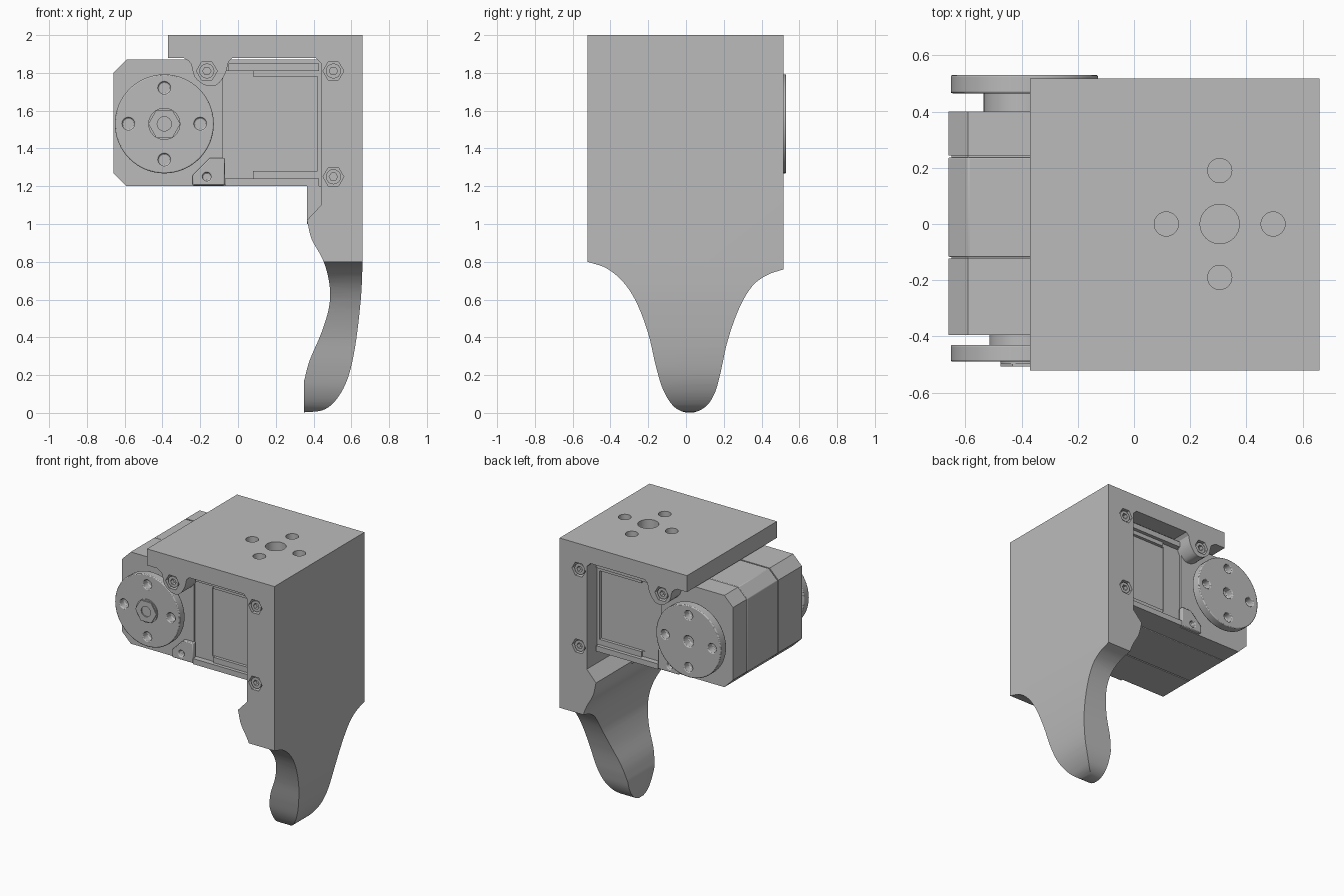
import bpy, bmesh, math
from mathutils import Vector, Matrix

old = bpy.data.objects.get("Cube")
if old:
    bpy.data.objects.remove(old, do_unlink=True)

grey = bpy.data.materials.new("plain grey")
grey.use_nodes = True
COLOUR = (0.5, 0.5, 0.5, 1)
grey.diffuse_color = COLOUR
grey.node_tree.nodes["Principled BSDF"].inputs["Base Color"].default_value = COLOUR


def finish(name, bm):
    bmesh.ops.recalc_face_normals(bm, faces=bm.faces)
    mesh = bpy.data.meshes.new(name)
    bm.to_mesh(mesh)
    bm.free()
    mesh.materials.append(grey)
    ob = bpy.data.objects.new(name, mesh)
    bpy.context.collection.objects.link(ob)
    return ob


def prism(name, points, a, b, axis="y"):
    """Extrude a closed outline from a to b along y (x,z points) or x (y,z points)."""
    bm = bmesh.new()
    place = (lambda p: (p[0], a, p[1])) if axis == "y" else (lambda p: (a, p[0], p[1]))
    face = bm.faces.new([bm.verts.new(place(p)) for p in points])
    out = bmesh.ops.extrude_face_region(bm, geom=[face])
    step = Vector((0, b - a, 0)) if axis == "y" else Vector((b - a, 0, 0))
    bmesh.ops.translate(bm, verts=[v for v in out["geom"] if isinstance(v, bmesh.types.BMVert)], vec=step)
    return finish(name, bm)


def box(name, x0, x1, y0, y1, z0, z1):
    return prism(name, [(x0, z0), (x1, z0), (x1, z1), (x0, z1)], y0, y1)


def cyl(name, x, z, r, y0, y1, sides=32):
    ring = [(x + r * math.cos(i * math.tau / sides), z + r * math.sin(i * math.tau / sides))
            for i in range(sides)]
    return prism(name, ring, y0, y1)


def smooth_path(pts, n=5):
    """Catmull-Rom curve through the points."""
    pts = [Vector(p) for p in pts]
    ext = [2 * pts[0] - pts[1]] + pts + [2 * pts[-1] - pts[-2]]
    out = []
    for p0, p1, p2, p3 in zip(ext, ext[1:], ext[2:], ext[3:]):
        for k in range(n):
            t = k / n
            out.append(0.5 * (2 * p1 + (p2 - p0) * t + (2 * p0 - 5 * p1 + 4 * p2 - p3) * t * t
                              + (3 * p1 - p0 - 3 * p2 + p3) * t ** 3))
    return out + [pts[-1]]


def boolean(ob, others, operation="DIFFERENCE"):
    bpy.context.view_layer.objects.active = ob
    for other in others:
        mod = ob.modifiers.new("cut", "BOOLEAN")
        mod.operation = operation
        mod.solver = "EXACT"
        mod.object = other
        bpy.ops.object.modifier_apply(modifier=mod.name)
        bpy.data.objects.remove(other, do_unlink=True)


def bevel(ob, width):
    mod = ob.modifiers.new("edge", "BEVEL")
    mod.width = width
    mod.segments = 2
    mod.limit_method = "ANGLE"


FRONT, BACK = -0.522, 0.517

# Bracket: side outline crossed with the tapering finger outline
outer = smooth_path([(0.66, 0.8), (0.65, 0.6), (0.62, 0.35), (0.58, 0.18),
                     (0.52, 0.07), (0.45, 0.015), (0.35, 0.003)])
inner = smooth_path([(0.35, 0.17), (0.38, 0.28), (0.44, 0.42), (0.48, 0.55), (0.487, 0.65),
                     (0.47, 0.75), (0.44, 0.83), (0.39, 0.92), (0.365, 1.02)])
notch = smooth_path([(-0.05, 1.86), (-0.07, 1.79), (-0.115, 1.735), (-0.175, 1.735),
                     (-0.23, 1.78), (-0.25, 1.85), (-0.29, 1.88)], 3)
side = ([(-0.37, 2), (0.66, 2)] + outer + inner
        + [(0.44, 1.1), (0.44, 1.85), (0.41, 1.88), (-0.03, 1.88)] + notch + [(-0.37, 1.88)])
taper = smooth_path([(FRONT, 0.8), (-0.42, 0.765), (-0.33, 0.69), (-0.26, 0.58), (-0.2, 0.42),
                     (-0.16, 0.25), (-0.12, 0.12), (-0.06, 0.03), (0.02, 0), (0.1, 0.03),
                     (0.15, 0.1), (0.18, 0.2), (0.22, 0.38), (0.28, 0.55), (0.35, 0.67),
                     (0.43, 0.73), (BACK, 0.76)])
bracket = prism("bracket_with_finger", side, -0.6, 0.6)
boolean(bracket, [prism("taper", taper + [(BACK, 2.1), (FRONT, 2.1)], -1, 1, "x")], "INTERSECT")

# Mounting holes in the top plate
cutters = []
for x, y, r in [(0.305, 0, 0.07), (0.115, 0, 0.043), (0.495, 0, 0.043),
                (0.305, 0.19, 0.043), (0.305, -0.19, 0.043)]:
    hole = cyl("hole", 0, 0, r, -0.12, 0.12)
    hole.data.transform(Matrix.Translation((x, y, 2)) @ Matrix.Rotation(math.pi / 2, 4, "X"))
    cutters.append(hole)

# Hexagonal screw recesses on both faces
screws = [(-0.165, 1.81), (0.505, 1.81), (0.505, 1.25)]
for x, z in screws:
    for face in (FRONT, BACK):
        cutters.append(cyl("recess", x, z, 0.055, face - 0.05, face + 0.05, 6))
boolean(bracket, cutters)

for x, z in screws:
    for face, s in ((FRONT, -1), (BACK, 1)):
        bolt = cyl("bracket_screw", x, z, 0.04, face - s * 0.06, face - s * 0.01, 16)
        boolean(bolt, [cyl("socket", x, z, 0.022, face - s * 0.04, face + s * 0.02, 6)])

# Rib under the motor
box("inner_rib", 0.365, 0.45, -0.42, 0.1, 1.0, 1.2)


# Motor case: three shells around a slightly smaller core
def case_outline(g):
    return [(-0.66 + g, 1.27), (-0.59, 1.2 + g), (0.44, 1.2 + g), (0.44, 1.87 - g),
            (-0.59, 1.87 - g), (-0.66 + g, 1.8)]


prism("motor_core", case_outline(0.01), -0.37, 0.37)
shells = [prism("motor_shell", case_outline(0), y0, y1)
          for y0, y1 in [(-0.395, -0.123), (-0.117, 0.237), (0.243, 0.4)]]

# Stepped panels let into the end shells, with rails and lugs
for shell, y, s in ((shells[0], -0.395, -1), (shells[2], 0.4, 1)):
    boolean(shell, [box("column_cut", -0.08, 0.08, y - s * 0.015, y + s * 0.1, 1.24, 1.81),
                    box("panel_cut", 0.06, 0.42, y - s * 0.022, y + s * 0.1, 1.28, 1.78)])
    box("top_rail", -0.05, 0.43, y - s * 0.01, y + s * 0.025, 1.81, 1.85)
    box("bottom_rail", -0.07, 0.43, y - s * 0.01, y + s * 0.025, 1.2, 1.24)
    lug = prism("case_lug", [(-0.24, 1.205), (-0.07, 1.205), (-0.07, 1.35), (-0.15, 1.35),
                             (-0.24, 1.26)], y - s * 0.01, y + s * 0.025)
    boolean(lug, [cyl("lug_hole", -0.165, 1.25, 0.023, y, y + s * 0.05, 12)])
    bevel(lug, 0.006)
bevel(shells[1], 0.004)

# Output discs on both sides
CX, CZ = -0.39, 1.53
for name, hub_r, y0, y1, y2 in (("front_disc", 0.125, -0.38, -0.43, -0.49),
                                ("back_disc", 0.145, 0.39, 0.465, 0.53)):
    cyl(name + "_hub", CX, CZ, hub_r, y0, y1, 48)
    disc = cyl(name, CX, CZ, 0.262, y1, y2, 64)
    s = 1 if y2 > 0 else -1
    holes = [cyl("hole", CX + 0.19 * math.cos(i * math.pi / 2), CZ + 0.19 * math.sin(i * math.pi / 2),
                 0.033, y1 + s * 0.01, y2 + s * 0.05, 16) for i in range(4)]
    if s > 0:
        holes.append(cyl("hole", CX, CZ, 0.04, y1 + s * 0.01, y2 + s * 0.05, 12))
    boolean(disc, holes)
    bevel(disc, 0.006)

# Central bolt on the front disc
cyl("bolt_washer", CX, CZ, 0.085, -0.48, -0.498)
bolt = cyl("centre_bolt", CX, CZ, 0.085, -0.48, -0.507, 6)
boolean(bolt, [cyl("socket", CX, CZ, 0.038, -0.485, -0.55, 16)])

# Smooth the curves and keep the hard edges
bpy.ops.object.select_all(action="DESELECT")
for ob in bpy.context.scene.objects:
    if ob.type == "MESH" and grey.name in ob.data.materials:
        ob.select_set(True)
        bpy.context.view_layer.objects.active = ob
bpy.ops.object.shade_smooth_by_angle(angle=math.radians(30))
